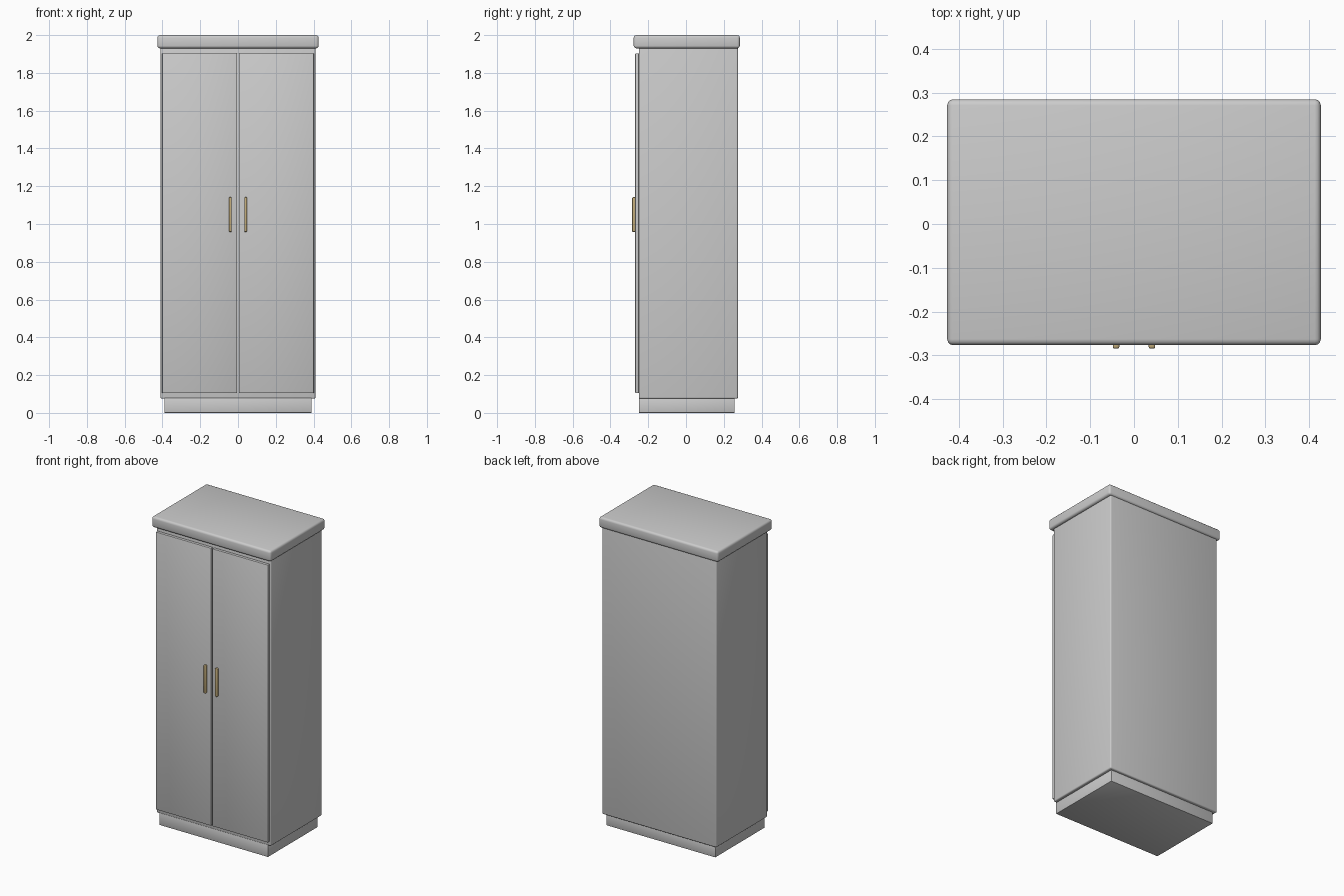
import bpy

if "Cube" in bpy.data.objects:
    bpy.data.objects.remove(bpy.data.objects["Cube"])


def box(name, x, y, z, bevel, segments=3, mat=None):
    """Bevelled box from (min, max) ranges on each axis."""
    bpy.ops.mesh.primitive_cube_add(size=1)
    ob = bpy.context.object
    ob.name = name
    ob.location = [(r[0] + r[1]) / 2 for r in (x, y, z)]
    ob.scale = [r[1] - r[0] for r in (x, y, z)]
    bpy.ops.object.transform_apply(location=True, rotation=False, scale=True)
    mod = ob.modifiers.new("bevel", 'BEVEL')
    mod.width = bevel
    mod.segments = segments
    bpy.ops.object.modifier_apply(modifier=mod.name)
    bpy.ops.object.shade_smooth_by_angle(angle=0.6)
    if mat:
        ob.data.materials.append(mat)
    return ob


brass = bpy.data.materials.new("brass")
brass.diffuse_color = (0.55, 0.42, 0.2, 1)
brass.use_nodes = True
brass.node_tree.nodes["Principled BSDF"].inputs["Base Color"].default_value = brass.diffuse_color

# Plinth, carcass and overhanging top
box("plinth", (-0.39, 0.39), (-0.25, 0.257), (0, 0.08), 0.003, 2)
box("cabinet_body", (-0.41, 0.41), (-0.25, 0.275), (0.075, 1.935), 0.008)
box("top_cornice", (-0.427, 0.427), (-0.277, 0.285), (1.93, 2.0), 0.014)

# Pair of doors with bar handles near the centre gap
for side, s in (("left", -1), ("right", 1)):
    box(side + "_door", sorted((s * 0.005, s * 0.402)),
        (-0.269, -0.249), (0.104, 1.903), 0.004, 2)
    box(side + "_handle", sorted((s * 0.0335, s * 0.0485)),
        (-0.285, -0.267), (0.958, 1.142), 0.005, 3, brass)
